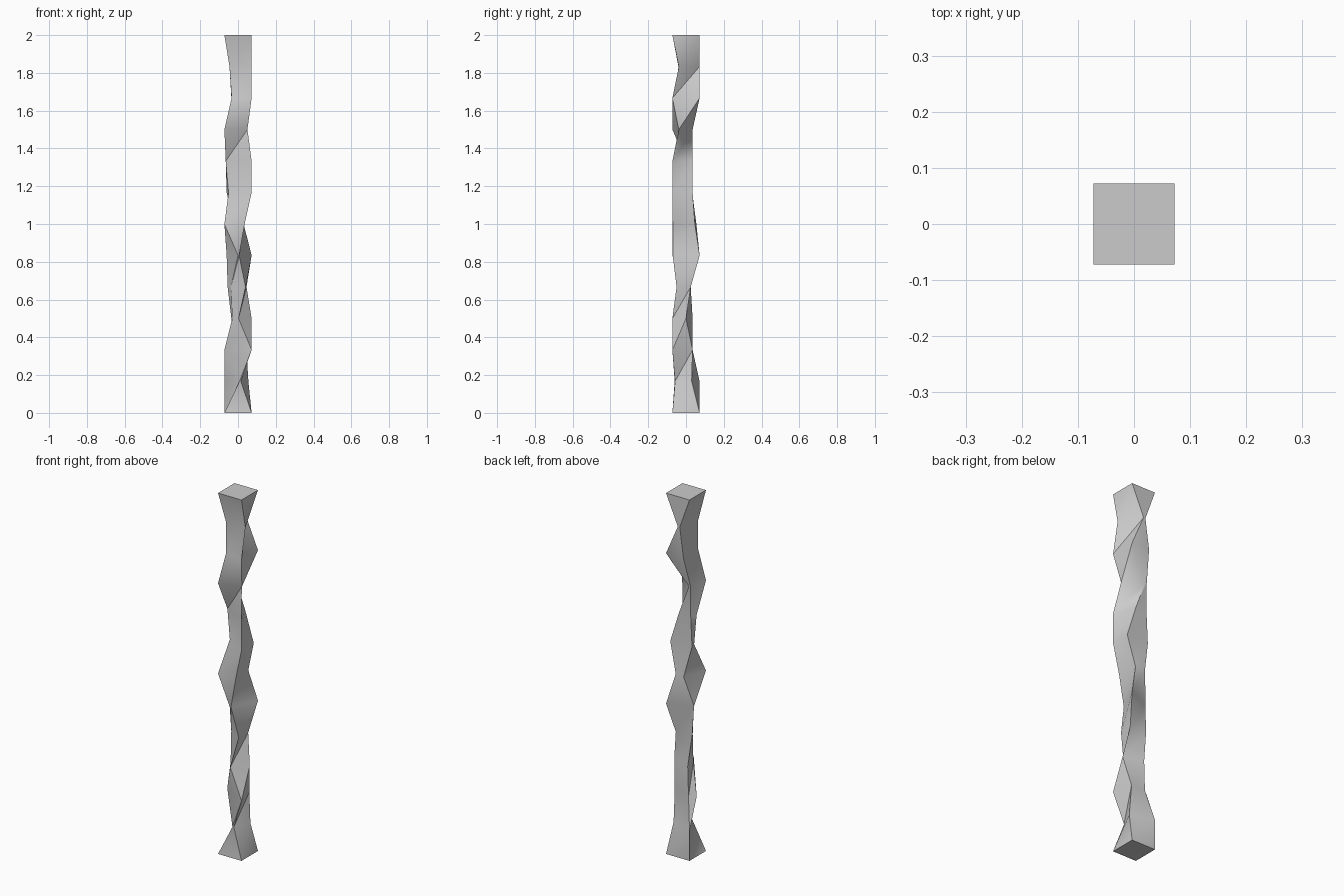
import bpy, bmesh, math

if "Cube" in bpy.data.objects:
    bpy.data.objects.remove(bpy.data.objects["Cube"])

STEP = 2 / 12   # height between cross-sections
S = 0.072       # half width of the square ends

# Cross-sections from bottom to top: front-left, front-right, back-right, back-left
square = ((-S, -S), (S, -S), (S, S), (-S, S))
sections = [
    square,
    ((.008, -.060), (.015, -.058), (.055, .030), (-S, S)),
    ((-S, .009), (S, -S), (.045, .035), (-.040, .035)),
    ((-.030, -.022), (.003, -S), (S, .000), (-.035, .035)),
    ((-.037, -.006), (.040, -.050), (.045, .025), (-.055, .025)),
    ((.000, -S), (.006, -.070), (S, S), (-.060, .015)),
    ((-S, -S), (.035, -.070), (.030, .047), (-.024, .055)),
    ((-.050, .000), (S, -S), (S, .035), (-.060, .033)),
    ((-.065, .000), (S, -S), (.020, .035), (-.052, .033)),
    ((-S, -S), (.050, -.038), (-.042, .035), (-.052, .034)),
    ((-.034, -.058), (S, -S), (S, S), (-.035, S)),
    ((-.045, -.040), (S, -.038), (.000, S), (-.012, S)),
    square,
]

# Rough-hewn post: loft through the sections and cap both ends
bm = bmesh.new()
rings = [[bm.verts.new((x, y, k * STEP)) for x, y in sec]
         for k, sec in enumerate(sections)]
for lo, hi in zip(rings, rings[1:]):
    for i in range(4):
        j = (i + 1) % 4
        bm.faces.new((lo[i], lo[j], hi[j]))
        bm.faces.new((lo[i], hi[j], hi[i]))
bm.faces.new(rings[0][::-1])
bm.faces.new(rings[-1])
bmesh.ops.recalc_face_normals(bm, faces=bm.faces)

mesh = bpy.data.meshes.new("rough_post")
bm.to_mesh(mesh)
bm.free()
post = bpy.data.objects.new("rough_post", mesh)
bpy.context.collection.objects.link(post)
bpy.context.view_layer.objects.active = post
post.select_set(True)
bpy.ops.object.shade_smooth_by_angle(angle=math.radians(40))
